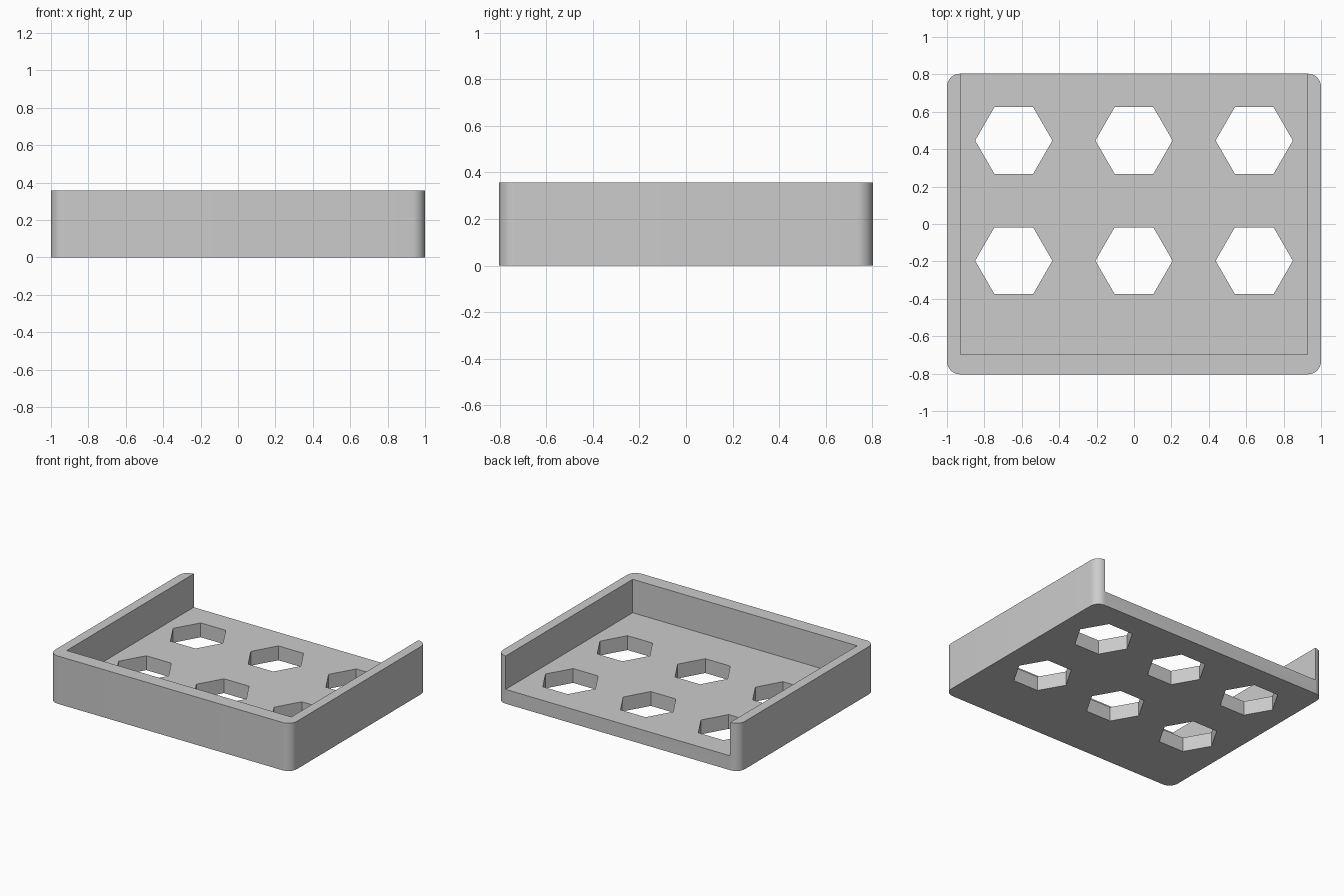
import bpy
import bmesh
from math import radians
from mathutils import Matrix, Vector

cube = bpy.data.objects.get("Cube")
if cube:
    bpy.data.objects.remove(cube, do_unlink=True)

UNIT = 2 / 56                       # the tray is 56 x 45 x 10 units
WIDTH, DEPTH, HEIGHT = 2.0, 45 * UNIT, 10 * UNIT
SIDE, FRONT, FLOOR = 2 * UNIT, 3 * UNIT, 3 * UNIT
PITCH, HEX_RADIUS = 18 * UNIT, 5.78 * UNIT

grey = bpy.data.materials.new("light grey")
grey.use_nodes = True
grey.diffuse_color = (0.6, 0.6, 0.6, 1)
grey.node_tree.nodes["Principled BSDF"].inputs["Base Color"].default_value = (0.6, 0.6, 0.6, 1)


def make_object(name, bm):
    mesh = bpy.data.meshes.new(name)
    bm.to_mesh(mesh)
    bm.free()
    obj = bpy.data.objects.new(name, mesh)
    bpy.context.collection.objects.link(obj)
    return obj


def add_box(bm, low, high):
    low, high = Vector(low), Vector(high)
    matrix = Matrix.Translation((low + high) / 2) @ Matrix.Diagonal((*(high - low), 1))
    bmesh.ops.create_cube(bm, size=1, matrix=matrix)


# Solid block with rounded upright corners
bm = bmesh.new()
add_box(bm, (-WIDTH / 2, -DEPTH / 2, 0), (WIDTH / 2, DEPTH / 2, HEIGHT))
uprights = [e for e in bm.edges if abs(e.verts[0].co.z - e.verts[1].co.z) > 0.1]
bmesh.ops.bevel(bm, geom=uprights, offset=0.07, segments=10, profile=0.5, affect='EDGES')
tray = make_object("open_back_tray", bm)
tray.data.materials.append(grey)

# Cavity cutter, running out through the back and top
bm = bmesh.new()
add_box(bm, (SIDE - WIDTH / 2, FRONT - DEPTH / 2, FLOOR), (WIDTH / 2 - SIDE, DEPTH, 2 * HEIGHT))
cavity = make_object("cavity_cutter", bm)

# Two rows of three hexagonal holes through the floor
bm = bmesh.new()
for column in (-1, 0, 1):
    for row in (0, 1):
        place = Matrix.Translation((column * PITCH, DEPTH / 2 - 10 * UNIT - row * PITCH, FLOOR / 2))
        bmesh.ops.create_cone(bm, cap_ends=True, segments=6, radius1=HEX_RADIUS,
                              radius2=HEX_RADIUS, depth=2 * FLOOR,
                              matrix=place @ Matrix.Rotation(radians(30), 4, 'Z'))
holes = make_object("hole_cutter", bm)

# Cut the tray, then discard the cutters
for cutter in (cavity, holes):
    cutter.hide_render = True
    cut = tray.modifiers.new(cutter.name, 'BOOLEAN')
    cut.operation = 'DIFFERENCE'
    cut.solver = 'EXACT'
    cut.object = cutter

bpy.ops.object.select_all(action='DESELECT')
tray.select_set(True)
bpy.context.view_layer.objects.active = tray
for name in [m.name for m in tray.modifiers]:
    bpy.ops.object.modifier_apply(modifier=name)
for cutter in (cavity, holes):
    bpy.data.objects.remove(cutter, do_unlink=True)
bpy.ops.object.shade_smooth_by_angle(angle=radians(30))
